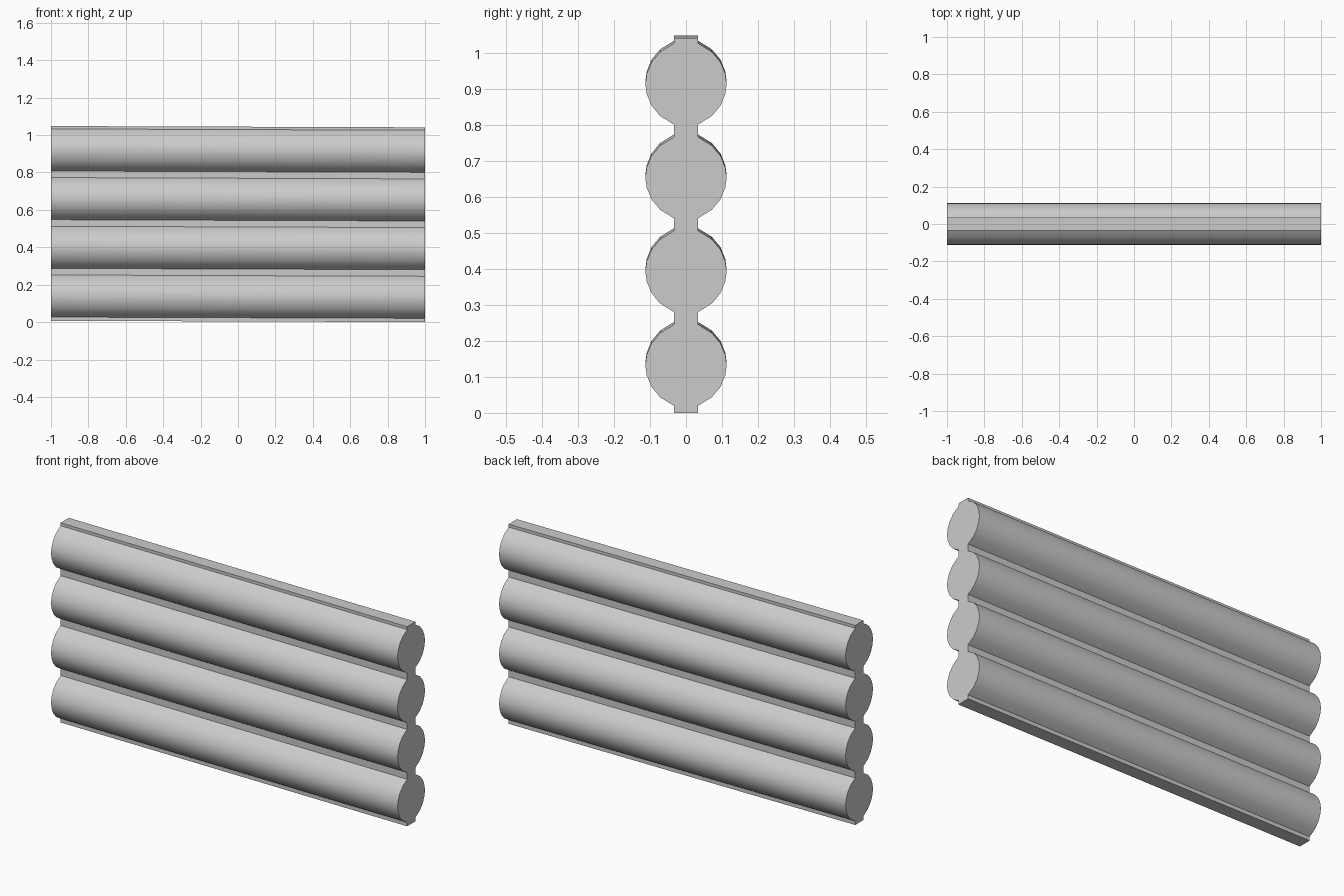
import bpy, bmesh, math

if "Cube" in bpy.data.objects:
    bpy.data.objects.remove(bpy.data.objects["Cube"])

PITCH = 0.2603      # height of one log course
NECK = 0.034        # half thickness of the flat joint
TILT = 0.0035       # left end sits slightly higher than the right
CENTRE = 0.1325     # log centre within its course

# Half outline of one log: (half width, height from centre), bottom to top
upper = [(0.113, 0.0), (0.109, 0.028), (0.096, 0.060), (0.072, 0.089), (NECK, 0.1125)]
log = [(w, -h) for w, h in reversed(upper[1:])] + upper

# Full side outline: logs stacked with flat joints between
side = [(NECK, 0.0)]
for i in range(4):
    side += [(w, i * PITCH + CENTRE + h) for w, h in log]
side.append((NECK, 4 * PITCH))
outline = side + [(-w, z) for w, z in reversed(side)]

# Extrude the outline along x with the slight tilt
bm = bmesh.new()
left = [bm.verts.new((-1, y, z + 2 * TILT)) for y, z in outline]
right = [bm.verts.new((1, y, z)) for y, z in outline]
n = len(outline)
for i in range(n):
    j = (i + 1) % n
    bm.faces.new((left[i], left[j], right[j], right[i]))
bm.faces.new(left)
bm.faces.new(right)
bmesh.ops.recalc_face_normals(bm, faces=bm.faces[:])

mesh = bpy.data.meshes.new("log_wall")
bm.to_mesh(mesh)
bm.free()
wall = bpy.data.objects.new("log_wall", mesh)
bpy.context.collection.objects.link(wall)

# Smooth logs, sharp joints and ends
bpy.context.view_layer.objects.active = wall
wall.select_set(True)
bpy.ops.object.shade_smooth_by_angle(angle=math.radians(30))
